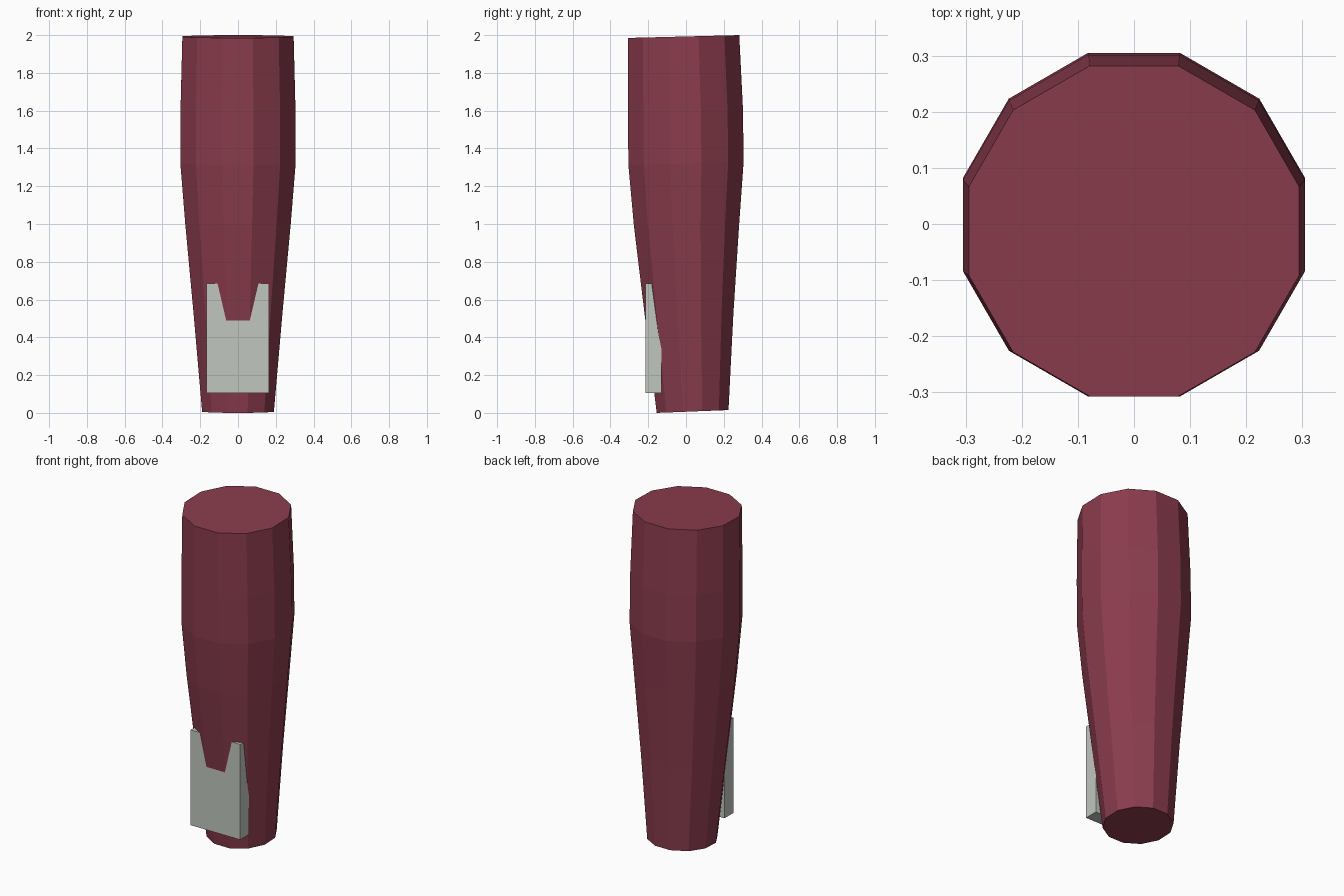
import bpy, bmesh, math

if "Cube" in bpy.data.objects:
    bpy.data.objects.remove(bpy.data.objects["Cube"])

SIDES = 12


def material(name, rgb):
    m = bpy.data.materials.new(name)
    m.diffuse_color = (*rgb, 1.0)
    m.use_nodes = True
    m.node_tree.nodes["Principled BSDF"].inputs["Base Color"].default_value = m.diffuse_color
    return m


def finish(name, bm, mat):
    bmesh.ops.recalc_face_normals(bm, faces=bm.faces)
    me = bpy.data.meshes.new(name)
    bm.to_mesh(me)
    bm.free()
    me.materials.append(mat)
    ob = bpy.data.objects.new(name, me)
    bpy.context.collection.objects.link(ob)
    return ob


red = material("dark_red", (0.255, 0.045, 0.074))
grey = material("pale_grey", (0.53, 0.57, 0.52))

# Tapered twelve-sided limb: (mid height, y centre, apothem) per slightly tilted ring
rings = [
    (0.0075, 0.035, 0.190),
    (0.52, 0.0165, 0.2345),
    (1.00, 0.003, 0.279),
    (1.32, 0.000, 0.305),
    (1.60, -0.003, 0.3045),
    (1.9925, -0.0125, 0.2945),
]
bm = bmesh.new()
loops = []
for z, cy, apothem in rings:
    r = apothem / math.cos(math.pi / SIDES)
    loop = []
    for i in range(SIDES):
        a = (i + 0.5) * 2 * math.pi / SIDES
        y = r * math.sin(a)
        loop.append(bm.verts.new((r * math.cos(a), cy + y, z + 0.0075 * y / apothem)))
    loops.append(loop)
for low, high in zip(loops, loops[1:]):
    for i in range(SIDES):
        j = (i + 1) % SIDES
        bm.faces.new((low[i], low[j], high[j], high[i]))
bm.faces.new(loops[0][::-1])
bm.faces.new(loops[-1])
finish("tapered_limb", bm, red)

# Flat guard block sunk into the lower front of the limb
lo, hi = (-0.168, -0.215, 0.105), (0.165, -0.13, 0.685)
bm = bmesh.new()
bmesh.ops.create_cube(bm, size=1)
for v in bm.verts:
    v.co = [lo[k] if v.co[k] < 0 else hi[k] for k in range(3)]
finish("front_guard", bm, grey)
